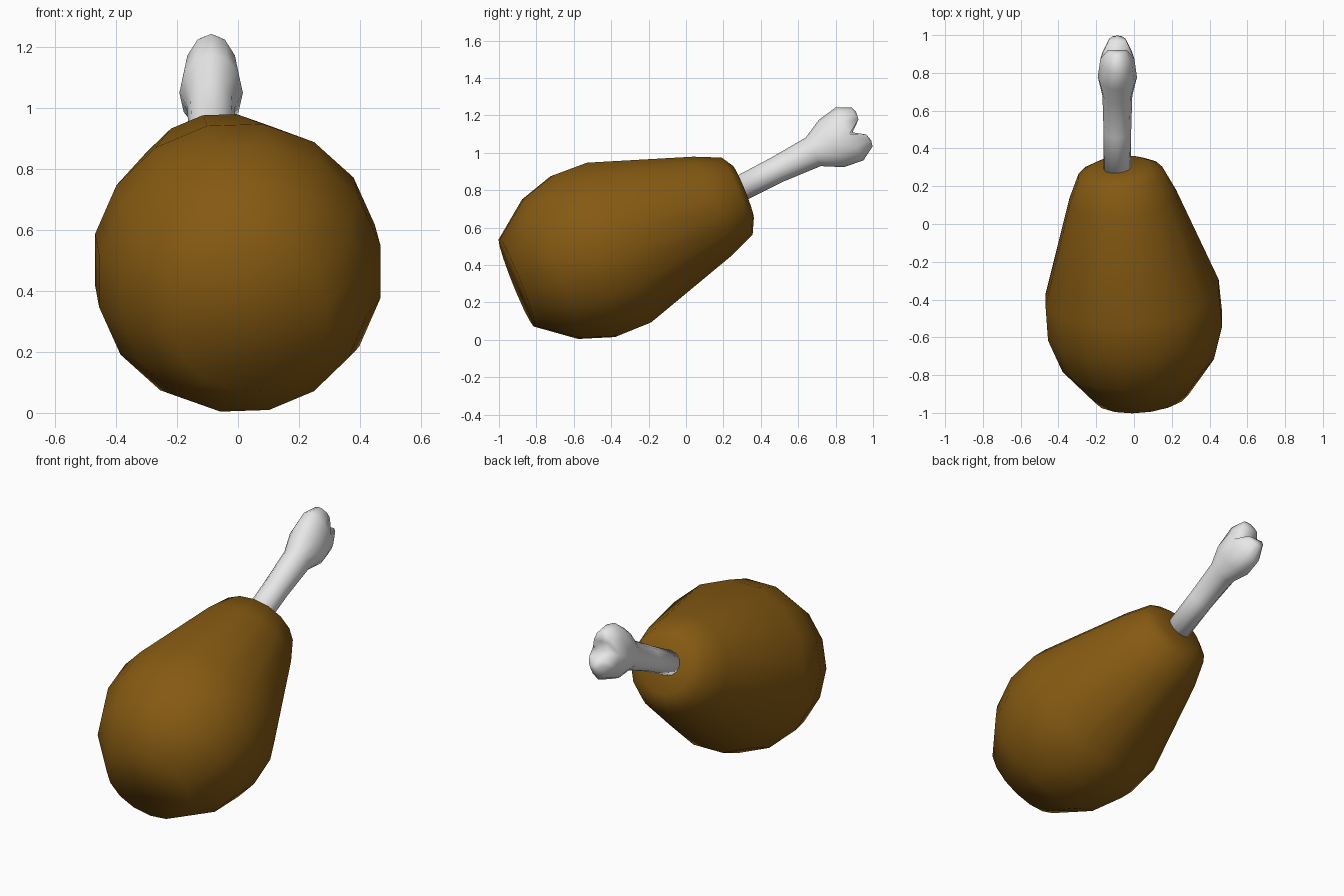
import bpy, bmesh, math
from mathutils import Vector

if "Cube" in bpy.data.objects:
    bpy.data.objects.remove(bpy.data.objects["Cube"])


def material(name, rgb):
    m = bpy.data.materials.new(name)
    m.diffuse_color = (*rgb, 1)
    m.use_nodes = True
    m.node_tree.nodes["Principled BSDF"].inputs["Base Color"].default_value = m.diffuse_color
    return m


def ring(bm, center, u, w, ru, rw, n, phase=0.0):
    verts = []
    for k in range(n):
        a = 2 * math.pi * (k + phase) / n
        verts.append(bm.verts.new(center + u * ru * math.cos(a) + w * rw * math.sin(a)))
    return verts


def bridge(bm, a, b):
    n = len(a)
    for i in range(n):
        j = (i + 1) % n
        bm.faces.new((a[i], a[j], b[j], b[i]))


def finish(bm, name, mat):
    bmesh.ops.recalc_face_normals(bm, faces=bm.faces[:])
    me = bpy.data.meshes.new(name)
    bm.to_mesh(me)
    bm.free()
    me.materials.append(mat)
    for p in me.polygons:
        p.use_smooth = True
    ob = bpy.data.objects.new(name, me)
    bpy.context.collection.objects.link(ob)
    return ob


brown = material("roast brown", (0.235, 0.102, 0.006))
white = material("bone white", (0.8, 0.8, 0.8))
X = Vector((1, 0, 0))

# Meat: 16-sided rings along a tilted axis (centre x, y, z, radius)
axis = Vector((-0.088, 0.925, 0.372)).normalized()
side = (X - axis * X.dot(axis)).normalized()
up = side.cross(axis)
profile = [(0.040, -0.905, 0.305, 0.255), (0.022, -0.72, 0.38, 0.41),
           (0.006, -0.545, 0.447, 0.472), (-0.010, -0.365, 0.517, 0.469),
           (-0.060, 0.14, 0.715, 0.288), (-0.072, 0.27, 0.767, 0.226),
           (-0.076, 0.305, 0.79, 0.152)]
bm = bmesh.new()
rings = [ring(bm, Vector(p[:3]), up, side, p[3], p[3], 16, 0.5) for p in profile]
for a, b in zip(rings, rings[1:]):
    bridge(bm, a, b)
bm.faces.new(rings[0])
bm.faces.new(rings[-1])
finish(bm, "meat", brown)

# Bone: shaft rings widening to a head (distance, offset, half height, half width)
d = Vector((0, 0.884, 0.468)).normalized()
n = Vector((0, -d.z, d.y))
origin = Vector((-0.088, 0.31, 0.82))


def at(s, v, x=0.0):
    return origin + d * s + n * v + X * x


C = -0.016
shaft = [(-0.12, 0.0, 0.068, 0.072), (0.2, -0.004, 0.072, 0.073),
         (0.413, -0.010, 0.086, 0.079), (0.52, C, 0.143, 0.104),
         (0.63, C, 0.160, 0.090)]
bm = bmesh.new()
rings = [ring(bm, at(s, v), n, X, rv, rx, 12) for s, v, rv, rx in shaft]
for a, b in zip(rings, rings[1:]):
    bridge(bm, a, b)
bm.faces.new(rings[0])

# Two knuckles split by a valley across the head
last = rings[-1]
mid = bm.verts.new(at(0.648, C))
for sign, ids in ((1, (9, 10, 11, 0, 1, 2, 3)), (-1, (3, 4, 5, 6, 7, 8, 9))):
    loop = [last[i] for i in ids] + [mid]
    tip = at(0.708, C + sign * 0.082)
    inner = []
    for vert in loop:
        r = vert.co - tip
        inner.append(bm.verts.new(tip + n * r.dot(n) * 0.45 + X * r.dot(X) * 0.55))
    bridge(bm, loop, inner)
    top = bm.verts.new(at(0.716, C + sign * 0.085))
    for i in range(len(inner)):
        bm.faces.new((inner[i], inner[(i + 1) % len(inner)], top))
finish(bm, "bone", white)
